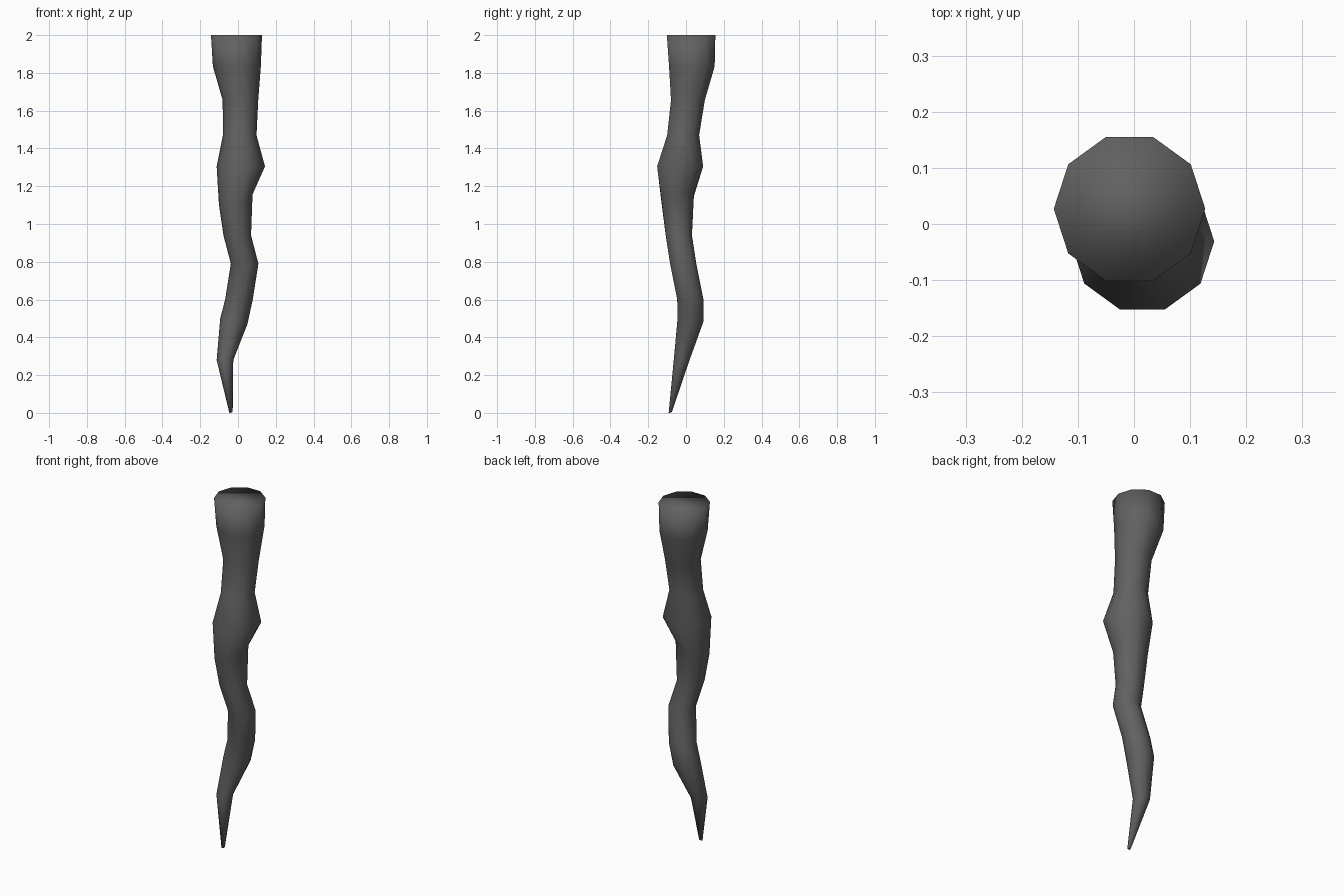
import bpy, bmesh, math

if "Cube" in bpy.data.objects:
    bpy.data.objects.remove(bpy.data.objects["Cube"])

# (centre x, centre y, centre z, radius, tilt along x, tilt along y)
RINGS = [
    (-.008, .027, 2.0, .135, 0, 0),
    (-.006, .031, 1.835, .127, 0, 0),
    (.013, .010, 1.655, .094, 0, 0),
    (.009, -.015, 1.47, .089, 0, 0),
    (.015, -.031, 1.305, .128, 0, 0),
    (-.012, -.043, 1.13, .089, .3, .3),
    (-.004, -.038, .94, .073, 0, 0),
    (.035, -.015, .79, .073, 0, 0),
    (.005, .023, .60, .073, 0, 0),
    (-.022, .023, .485, .072, -.2, 0),
    (-.069, -.023, .28, .044, 0, 0),
    (-.037, -.083, .004, .009, .3, .3),
]
SIDES = 10

# Twisted root: ten-sided rings bridged together and capped at both ends
bm = bmesh.new()
loops = []
for cx, cy, cz, r, tx, ty in RINGS:
    loop = []
    for i in range(SIDES):
        a = 2 * math.pi * i / SIDES
        dx, dy = r * math.cos(a), r * math.sin(a)
        loop.append(bm.verts.new((cx + dx, cy + dy, cz + tx * dx + ty * dy)))
    loops.append(loop)
for top, low in zip(loops, loops[1:]):
    for i in range(SIDES):
        j = (i + 1) % SIDES
        bm.faces.new((top[i], low[i], low[j], top[j]))
bm.faces.new(loops[0])
bm.faces.new(loops[-1][::-1])
bmesh.ops.recalc_face_normals(bm, faces=bm.faces)
for f in bm.faces:
    f.smooth = True

mesh = bpy.data.meshes.new("root_spike")
bm.to_mesh(mesh)
bm.free()
root = bpy.data.objects.new("root_spike", mesh)
bpy.context.collection.objects.link(root)

# Dark grey colour
grey = bpy.data.materials.new("dark grey")
grey.diffuse_color = (.12, .12, .12, 1)
grey.use_nodes = True
grey.node_tree.nodes["Principled BSDF"].inputs["Base Color"].default_value = grey.diffuse_color
mesh.materials.append(grey)
